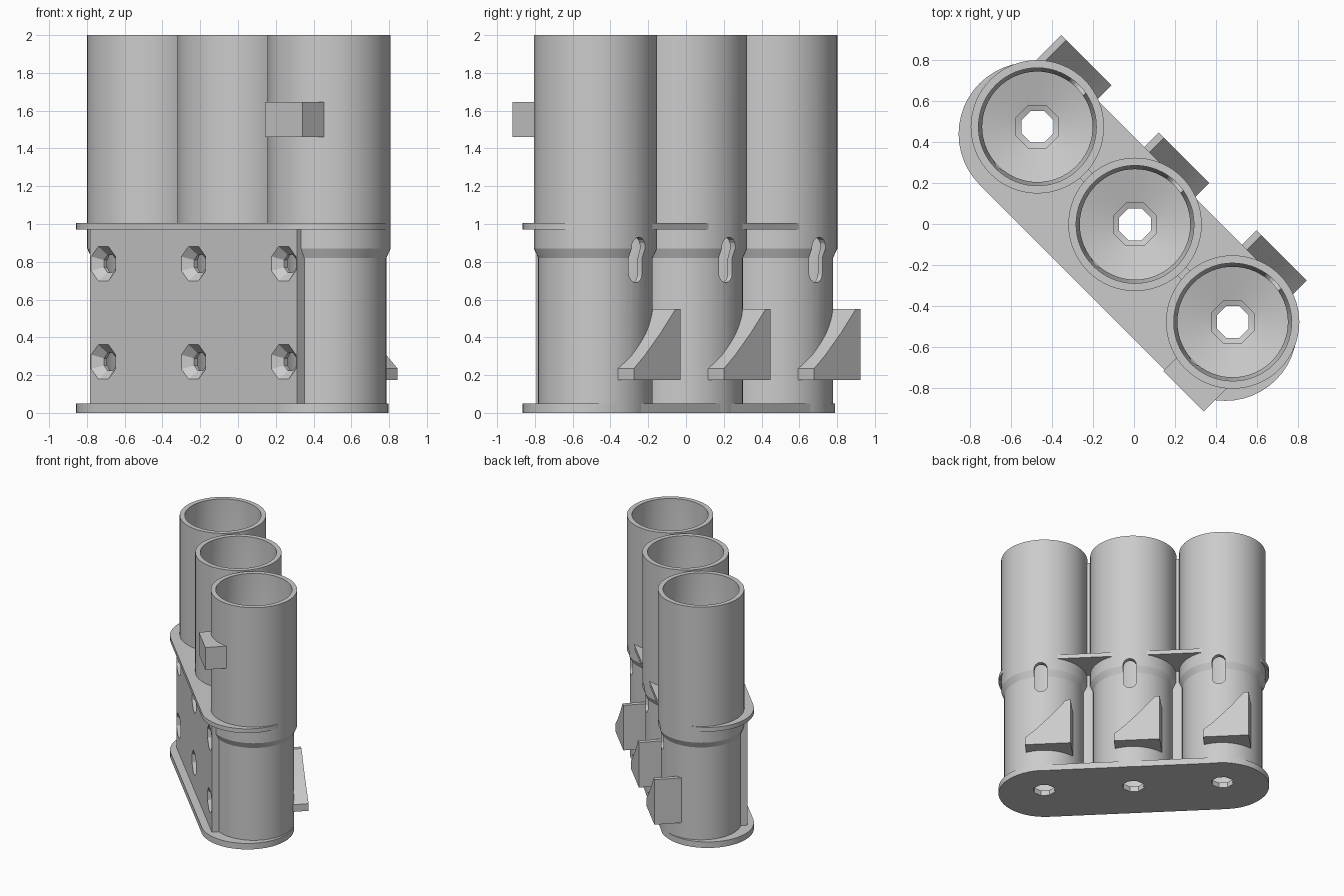
import bpy, bmesh, math
from mathutils import Matrix

old = bpy.data.objects.get("Cube")
if old:
    bpy.data.objects.remove(old, do_unlink=True)

# One plain plastic colour
grey = bpy.data.materials.new("plain_grey")
grey.use_nodes = True
COLOUR = (0.6, 0.6, 0.6, 1)
grey.diffuse_color = COLOUR
grey.node_tree.nodes["Principled BSDF"].inputs["Base Color"].default_value = COLOUR

PITCH = 0.675
CENTRES = (-PITCH, 0, PITCH)
SIDES = ("left_end", "middle", "right_end")
UPPER_Z, FLOOR = 0.87, 0.05
# The row is built along local x and turned a diagonal way at the end
TURN = Matrix.Translation((0.005, -0.002, 0)) @ Matrix.Rotation(-math.pi / 4, 4, "Z")


def to_object(name, bm):
    bmesh.ops.recalc_face_normals(bm, faces=bm.faces)
    mesh = bpy.data.meshes.new(name)
    bm.to_mesh(mesh)
    bm.free()
    mesh.materials.append(grey)
    obj = bpy.data.objects.new(name, mesh)
    bpy.context.collection.objects.link(obj)
    return obj


def prism(name, outline, low, high, along="z"):
    """Extrude a flat outline upwards, or front to back for along='y'."""
    bm = bmesh.new()
    place = (lambda a, b, h: (a, b, h)) if along == "z" else (lambda a, b, h: (a, h, b))
    face = bm.faces.new([bm.verts.new(place(a, b, low)) for a, b in outline])
    new = bmesh.ops.extrude_face_region(bm, geom=[face])["geom"]
    verts = [g for g in new if isinstance(g, bmesh.types.BMVert)]
    bmesh.ops.translate(bm, verts=verts, vec=place(0, 0, high - low))
    return to_object(name, bm)


def lathe(name, profile, steps, closed=True, phase=0):
    """Spin (radius, height) points about z; open profiles get end caps."""
    bm = bmesh.new()
    rings = []
    for r, z in profile:
        turns = [math.tau * i / steps + phase for i in range(steps)]
        rings.append([bm.verts.new((r * math.cos(t), r * math.sin(t), z)) for t in turns])
    pairs = list(zip(rings, rings[1:] + rings[:1]))
    for a, b in pairs if closed else pairs[:-1]:
        for i in range(steps):
            j = (i + 1) % steps
            bm.faces.new((a[i], a[j], b[j], b[i]))
    if not closed:
        bm.faces.new(rings[0])
        bm.faces.new(rings[-1])
    return to_object(name, bm)


def box(x0, x1, y0, y1):
    return [(x0, y0), (x1, y0), (x1, y1), (x0, y1)]


def stadium(half, radius, cx=0, cy=0, steps=24, upright=False):
    pts = []
    for end in (1, -1):
        for i in range(steps + 1):
            t = math.pi * i / steps - end * math.pi / 2
            t = math.pi * i / steps + (-math.pi / 2 if end == 1 else math.pi / 2)
            a, b = end * half + radius * math.cos(t), radius * math.sin(t)
            pts.append((cx - b, cy + a) if upright else (cx + a, cy + b))
    return pts


def cut(obj, cutters):
    for c in cutters:
        mod = obj.modifiers.new("cut", "BOOLEAN")
        mod.operation, mod.solver, mod.object = "DIFFERENCE", "EXACT", c
    bpy.context.view_layer.update()
    graph = bpy.context.evaluated_depsgraph_get()
    mesh = bpy.data.meshes.new_from_object(obj.evaluated_get(graph))
    obj.modifiers.clear()
    obj.data = mesh


# Cutters: tube bores, countersunk screw holes and rear access slots
bores, screws, slots = [], [], []
for x in CENTRES:
    bore = lathe("bore_cutter", [(0.288, -0.1), (0.288, 0.85), (0.31, 0.88), (0.31, 2.1)], 64, False)
    bore.data.transform(Matrix.Translation((x, 0, 0)))
    bores.append(bore)
    for z in (0.27, 0.79):
        screw = lathe("screw_cutter", [(0.118, -0.36), (0.05, -0.29), (0.05, -0.2)], 8, False, math.pi / 8)
        screw.data.transform(Matrix.Translation((x, 0, z)) @ Matrix.Rotation(-math.pi / 2, 4, "X"))
        screws.append(screw)
    slots.append(prism("slot_cutter", stadium(0.07, 0.05, x, 0.81, 8, True), 0.15, 0.45, "y"))
cutters = bores + screws + slots
parts = []

# Stepped tubes with a countersunk drain hole in each floor
tube_profile = [(0.085, 0), (0.303, 0), (0.303, 0.82), (0.326, UPPER_Z), (0.326, 2),
                (0.288, 2), (0.288, UPPER_Z), (0.27, 0.82), (0.27, FLOOR)]
for i, (x, side) in enumerate(zip(CENTRES, SIDES)):
    tube = lathe(side + "_tube", tube_profile, 64)
    tube.data.transform(Matrix.Translation((x, 0, 0)))
    # Floor ring is round outside, so the drain gets its own octagon cutter
    cut(tube, screws[2 * i:2 * i + 2] + [slots[i]])
    parts.append(tube)

    # Rear wedge hook
    wedge = [(-0.235, 0.175), (0.113, 0.175), (0.113, 0.235), (0.03, 0.305),
             (-0.09, 0.425), (-0.2, 0.55), (-0.235, 0.55)]
    hook = prism(side + "_hook", [(x + a, z) for a, z in wedge], 0, 0.4, "y")
    cut(hook, [bores[i]])
    parts.append(hook)

    # Countersunk octagonal rim of the drain hole
    rim = lathe(side + "_drain_rim", [(0.084, 0.002), (0.115, 0.002), (0.115, 0.056), (0.084, 0.045)],
                8, True, math.pi / 8)
    rim.data.transform(Matrix.Translation((x, 0, 0)))
    parts.append(rim)

# Front screw block hugging the tubes
block = prism("mounting_block", box(-0.775, 0.775, -0.34, 0), 0.04, 0.98)
cut(block, bores + screws)
parts.append(block)

# Rounded flanges above and below the block
for name, low, high in (("lower_flange", 0, FLOOR), ("upper_flange", 0.97, 1.005)):
    flange = prism(name, stadium(PITCH, 0.35, 0, -0.05), low, high)
    cut(flange, bores)
    parts.append(flange)

# Thin webs joining neighbouring tubes
for x, name in ((-PITCH / 2, "left_web"), (PITCH / 2, "right_web")):
    parts.append(prism(name, box(x - 0.04, x + 0.04, -0.03, 0.03), 0.02, 1.95))

# Front tab on the end tube
tab = prism("front_tab", box(PITCH - 0.07, PITCH + 0.21, -0.41, 0), 1.46, 1.645)
cut(tab, [bores[2]])
parts.append(tab)

for c in cutters:
    bpy.data.objects.remove(c, do_unlink=True)

# Turn the row diagonal and smooth the round walls
bpy.ops.object.select_all(action="DESELECT")
for obj in parts:
    obj.data.transform(TURN)
    obj.select_set(True)
bpy.context.view_layer.objects.active = parts[0]
bpy.ops.object.shade_smooth_by_angle(angle=math.radians(20))
